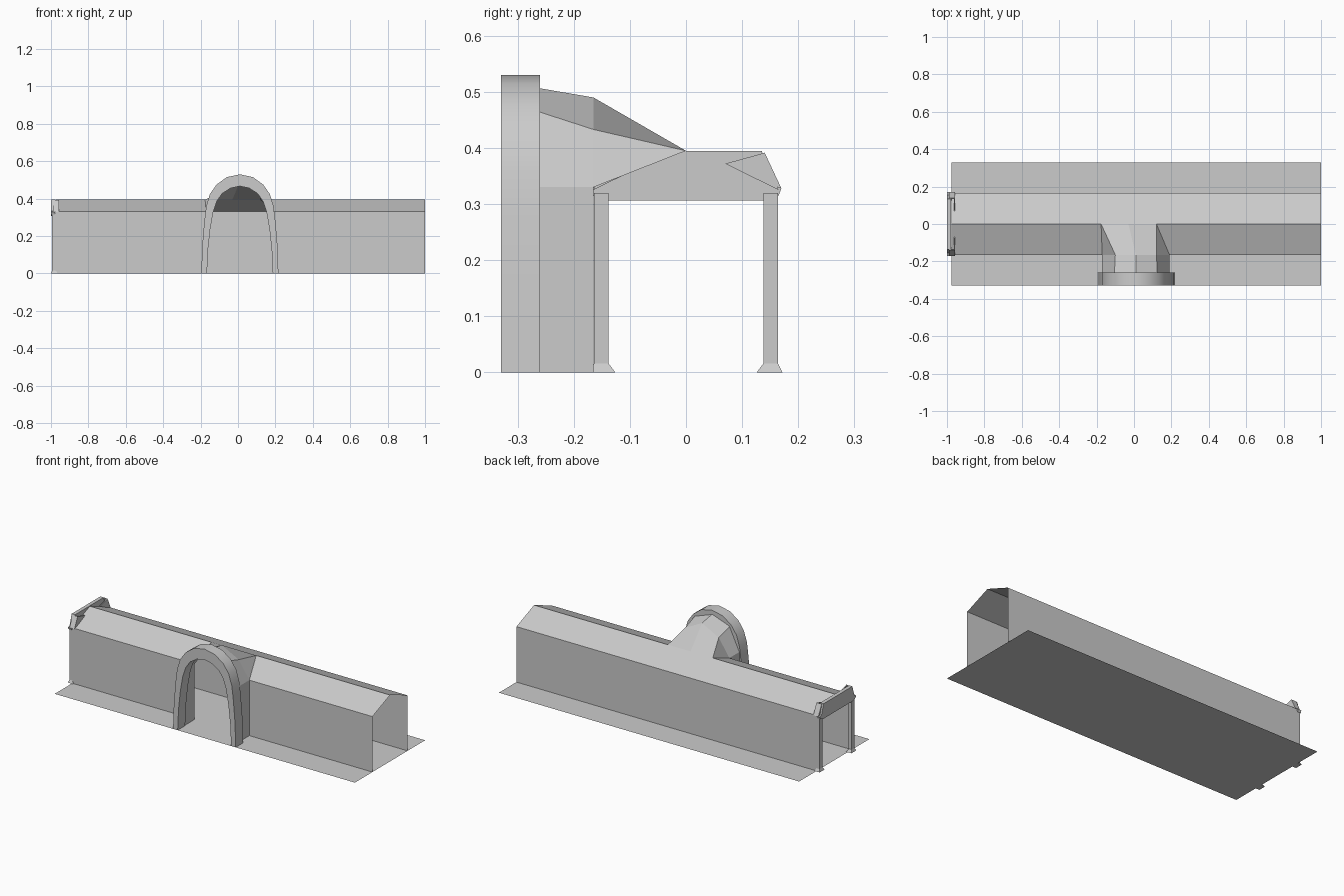
import bpy, bmesh, math

cube = bpy.data.objects.get("Cube")
if cube:
    bpy.data.objects.remove(cube)

grey = bpy.data.materials.new("plain_grey")
grey.use_nodes = True
GREY = (0.6, 0.6, 0.6, 1)
grey.diffuse_color = GREY
grey.node_tree.nodes["Principled BSDF"].inputs["Base Color"].default_value = GREY

X0, X1 = -0.975, 1.0          # tunnel ends
W, EAVE, RIDGE = 0.165, 0.33, 0.395
CX = 0.01                     # archway centre


def build(name, faces, smooth=False, solid=False):
    """Make an object from a list of polygons given as point lists."""
    bm = bmesh.new()
    for pts in faces:
        bm.faces.new([bm.verts.new(p) for p in pts])
    bmesh.ops.remove_doubles(bm, verts=bm.verts, dist=0.0005)
    if solid:
        bmesh.ops.recalc_face_normals(bm, faces=bm.faces)
    mesh = bpy.data.meshes.new(name)
    bm.to_mesh(mesh)
    bm.free()
    mesh.materials.append(grey)
    ob = bpy.data.objects.new(name, mesh)
    bpy.context.collection.objects.link(ob)
    if smooth:
        bpy.ops.object.select_all(action='DESELECT')
        ob.select_set(True)
        bpy.context.view_layer.objects.active = ob
        bpy.ops.object.shade_smooth_by_angle(angle=math.radians(30))
    return ob


def strip(a, b):
    """Quads joining two matching point rows."""
    return [[a[i], a[i + 1], b[i + 1], b[i]] for i in range(len(a) - 1)]


def plate(name, outline, xa, xb):
    """Extrude a y-z outline along x."""
    a = [(xa, y, z) for y, z in outline]
    b = [(xb, y, z) for y, z in outline]
    return build(name, [a, b] + strip(a + a[:1], b + b[:1]), solid=True)


def mirror_half(half):
    """Complete a half arch (foot to crown) as x-z points."""
    left = [(CX - x, z) for x, z in half]
    right = [(CX + x, z) for x, z in reversed(half[:-1])]
    return left + right


# Ground sheet
build("floor", [[(X0, -0.33, 0), (X1, -0.33, 0), (X1, 0.33, 0), (X0, 0.33, 0)]])

# Back wall and back roof slope
build("back_wall", [[(X1, W, 0), (X0, W, 0), (X0, W, EAVE), (X1, W, EAVE)]])
build("back_roof", [[(X1, W, EAVE), (X0, W, EAVE), (X0, 0, RIDGE), (X1, 0, RIDGE)]])

# Front wall and roof, interrupted by the side passage
PL, PR = CX - 0.18, CX + 0.18     # passage walls
RL, RR = -0.176, 0.12             # passage roof ends on the ridge
for side, xa, xb, ra, rb in (("right", X0, PL, X0, RL), ("left", PR, X1, RR, X1)):
    build("front_wall_" + side,
          [[(xa, -W, 0), (xb, -W, 0), (xb, -W, EAVE), (xa, -W, EAVE)]])
    build("front_roof_" + side,
          [[(xa, -W, EAVE), (xb, -W, EAVE), (rb, 0, RIDGE), (ra, 0, RIDGE)]])

# Side passage: walls and vault, then a roof tapering to the ridge
outer_row = [(x, -0.27, z) for x, z in
             mirror_half([(0.18, 0), (0.18, EAVE), (0.115, 0.467), (0, 0.508)])]
inner_row = [(x, -W, z) for x, z in
             mirror_half([(0.18, 0), (0.18, EAVE), (0.11, 0.433), (0, 0.49)])]
build("passage_vault", strip(outer_row, inner_row))
left_end, mid, right_end = (RL, 0, RIDGE), (-0.03, 0, RIDGE), (RR, 0, RIDGE)
_, el, sl, top, sr, er, _ = inner_row
build("passage_roof", [[el, sl, left_end], [sl, top, mid, left_end],
                       [top, sr, right_end, mid], [sr, er, right_end]])

# Arched portal ring
outer = mirror_half([(0.206, 0), (0.201, 0.15), (0.19, 0.28), (0.18, 0.36),
                     (0.16, 0.425), (0.125, 0.475), (0.07, 0.515), (0, 0.53)])
inner = mirror_half([(0.176, 0), (0.17, 0.13), (0.158, 0.24), (0.142, 0.33),
                     (0.124, 0.385), (0.095, 0.427), (0.05, 0.456), (0, 0.467)])
rows = [[(x, y, z) for x, z in arch] for arch, y in
        ((outer, -0.33), (outer, -0.26), (inner, -0.26), (inner, -0.33))]
ring = []
for i in range(4):
    ring += strip(rows[i], rows[(i + 1) % 4])
ring += [[r[0] for r in rows], [r[-1] for r in rows]]
build("portal_arch", ring, smooth=True, solid=True)

# End frame: lintel, flared posts and small corner gussets
half = [(0.137, 0.306), (0.165, 0.315), (0.17, 0.328), (0.155, 0.333), (0.135, RIDGE)]
plate("end_lintel", half + [(-y, z) for y, z in reversed(half)], -1.0, -0.978)
for side, s in (("back", 1), ("front", -1)):
    levels = []
    for z, lo, hi, xa, xb in ((0, 0.126, 0.172, -1.0, -0.965),
                              (0.016, 0.138, 0.164, -0.994, -0.974),
                              (0.32, 0.138, 0.164, -0.994, -0.974)):
        levels.append([(xa, s * lo, z), (xb, s * lo, z), (xb, s * hi, z), (xa, s * hi, z)])
    faces = [levels[0], levels[-1]]
    for a, b in zip(levels, levels[1:]):
        faces += strip(a + a[:1], b + b[:1])
    build("end_post_" + side, faces, solid=True)
    plate("corner_gusset_" + side,
          [(s * 0.165, 0.325), (s * 0.135, 0.39), (s * 0.07, 0.372)], -0.963, -0.957)
    plate("corner_cap_" + side,
          [(s * 0.17, 0.328), (s * 0.155, 0.333), (s * 0.135, 0.39), (s * 0.14, 0.392)],
          -0.99, -0.957)
